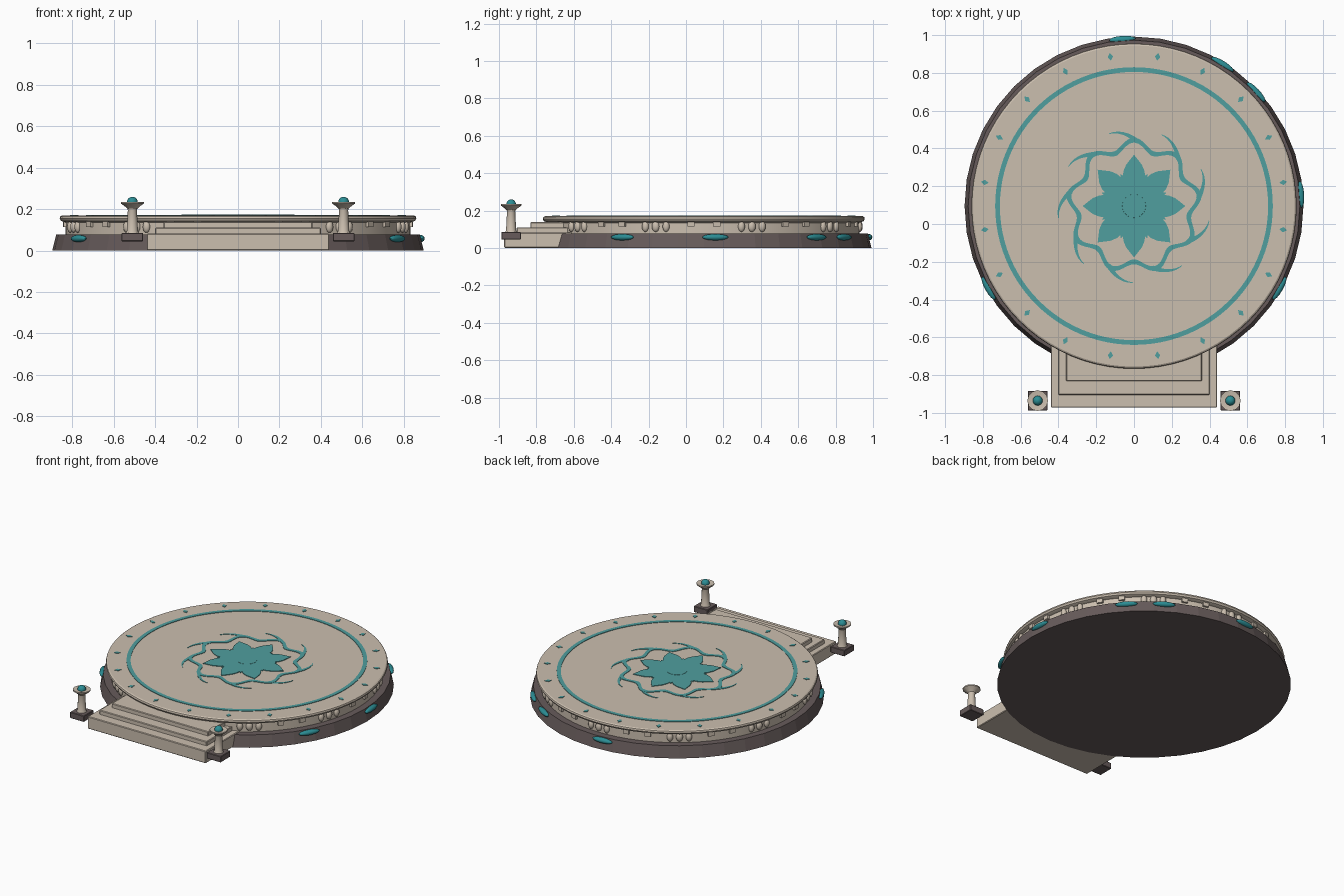
import bpy, bmesh, math
from mathutils import Matrix, Vector

if "Cube" in bpy.data.objects:
    bpy.data.objects.remove(bpy.data.objects["Cube"])

CY = 0.095          # centre of the round platform
TOP = 0.17          # deck height


def material(name, rgb):
    m = bpy.data.materials.new(name)
    m.diffuse_color = (*rgb, 1)
    m.use_nodes = True
    m.node_tree.nodes["Principled BSDF"].inputs["Base Color"].default_value = m.diffuse_color
    return m


STONE = material("pale stone", (0.60, 0.52, 0.43))
DARK = material("dark stone", (0.135, 0.105, 0.104))
INLAY = material("teal inlay", (0.080, 0.345, 0.345))
GEM = material("teal gem", (0.025, 0.27, 0.30))


def finish(name, bm, mat, smooth=None):
    bmesh.ops.recalc_face_normals(bm, faces=bm.faces[:])
    me = bpy.data.meshes.new(name)
    bm.to_mesh(me)
    bm.free()
    me.materials.append(mat)
    ob = bpy.data.objects.new(name, me)
    bpy.context.collection.objects.link(ob)
    if smooth:
        bpy.ops.object.select_all(action='DESELECT')
        ob.select_set(True)
        bpy.context.view_layer.objects.active = ob
        bpy.ops.object.shade_smooth_by_angle(angle=math.radians(smooth))
    return ob


def lathe(name, profile, n, mat, loc=(0, CY), smooth=None):
    """Closed solid of revolution from (radius, z) points, bottom to top."""
    bm = bmesh.new()
    rings = [[bm.verts.new((loc[0] + r * math.cos(math.tau * i / n),
                            loc[1] + r * math.sin(math.tau * i / n), z))
              for i in range(n)] for r, z in profile]
    for a, b in zip(rings, rings[1:]):
        for i in range(n):
            j = (i + 1) % n
            bm.faces.new((a[i], a[j], b[j], b[i]))
    bm.faces.new(rings[0][::-1])
    bm.faces.new(rings[-1])
    return finish(name, bm, mat, smooth)


def box(name, lo, hi, mat, bevel=0.0):
    bm = bmesh.new()
    lo, hi = Vector(lo), Vector(hi)
    bmesh.ops.create_cube(bm, size=1, matrix=Matrix.Translation((lo + hi) / 2)
                          @ Matrix.Diagonal((*(hi - lo), 1)))
    if bevel:
        bmesh.ops.bevel(bm, geom=bm.edges[:], offset=bevel, segments=1, affect='EDGES')
    return finish(name, bm, mat)


def around(angle, radius, z):
    """Frame on the rim: x points outward, y along the rim."""
    a = math.radians(angle)
    return (Matrix.Translation((radius * math.cos(a), CY + radius * math.sin(a), z))
            @ Matrix.Rotation(a, 4, 'Z'))


def polar(r, deg, z):
    a = math.radians(deg)
    return (r * math.cos(a), CY + r * math.sin(a), z)


def strip(bm, inner, outer, closed, z0, z1):
    """Flat ribbon plate between two lists of (radius, degrees)."""
    def row(pts, z):
        return [bm.verts.new(polar(r, d, z)) for r, d in pts]
    it, ot, ib, ob = row(inner, z1), row(outer, z1), row(inner, z0), row(outer, z0)
    n = len(it)
    for i in range(n if closed else n - 1):
        j = (i + 1) % n
        for a, b in ((it, ot), (ot, ob), (ob, ib), (ib, it)):
            bm.faces.new((a[i], b[i], b[j], a[j]))
    if not closed:
        for i in (0, -1):
            bm.faces.new((it[i], ot[i], ob[i], ib[i]))


# round platform: dark foot, frieze drum, deck with rounded lip
lathe("base_plinth", [(0.897, 0), (0.878, 0.077)], 40, DARK)
lathe("frieze_drum", [(0.832, 0.07), (0.832, 0.142)], 80, STONE, smooth=30)
lathe("deck", [(0.835, 0.135), (0.855, 0.144), (0.861, 0.155), (0.858, 0.165),
               (0.850, TOP)], 80, STONE, smooth=30)

# frieze ornaments: groups of three eggs, with pairs of blocks between
eggs, blocks = bmesh.new(), bmesh.new()
for k in range(10):
    for off in (-4, 0, 4):
        s = 0.021 if off == 0 else 0.019
        bmesh.ops.create_uvsphere(eggs, u_segments=12, v_segments=8, radius=1,
                                  matrix=around(18 + 36 * k + off, 0.834, 0.115)
                                  @ Matrix.Diagonal((0.016, s, 0.029, 1)))
    for off in (-4.7, 4.7):
        bmesh.ops.create_cube(blocks, size=1,
                              matrix=around(36 * k + off, 0.834, 0.127)
                              @ Matrix.Diagonal((0.024, 0.038, 0.026, 1)))
finish("frieze_eggs", eggs, STONE, 40)
finish("frieze_blocks", blocks, STONE)

# gems set in the foot
gems = bmesh.new()
for a in (94, 58, 43, 4, -29.5, 209.5):
    bmesh.ops.create_uvsphere(gems, u_segments=16, v_segments=10, radius=1,
                              matrix=around(a, 0.884, 0.058)
                              @ Matrix.Diagonal((0.019, 0.07, 0.017, 1)))
finish("base_gems", gems, GEM, 40)

# deck inlay: outer ring
Z0, Z1 = TOP - 0.002, TOP + 0.003
bm = bmesh.new()
degs = [i * 360 / 96 for i in range(96)]
strip(bm, [(0.710, d) for d in degs], [(0.735, d) for d in degs], True, Z0, Z1)
finish("inlay_ring", bm, INLAY)

# deck inlay: twenty small diamonds
bm = bmesh.new()
for k in range(20):
    m = around(9 + 18 * k, 0.80, 0)
    top, low = ([bm.verts.new(m @ Vector((x, y, z))) for x, y in
                 ((0.021, 0), (0, 0.014), (-0.021, 0), (0, -0.014))] for z in (Z1, Z0))
    bm.faces.new(top)
    bm.faces.new(low)
    for i in range(4):
        j = (i + 1) % 4
        bm.faces.new((top[i], top[j], low[j], low[i]))
finish("inlay_diamonds", bm, INLAY)

# deck inlay: nine-wave vine
bm = bmesh.new()
degs = [i * 360 / 180 for i in range(180)]
wave = [0.322 + 0.027 * math.cos(math.radians(9 * (d - 90))) for d in degs]
strip(bm, [(r - 0.013, d) for r, d in zip(wave, degs)],
      [(r + 0.013, d) for r, d in zip(wave, degs)], True, Z0, Z1)
finish("inlay_vine", bm, INLAY)

# deck inlay: nine tapering tendrils curling off the wave crests
bm = bmesh.new()
for k in range(9):
    p0 = 90 + 40 * k
    inner, outer = [], []
    for i in range(9):
        t = i / 8
        d = p0 - 3 + 22 * t
        r = 0.343 + 0.062 * math.sin(t * math.pi / 2)
        w = 0.013 * (1 - t) + 0.002
        inner.append((r - w * 0.8, d + w * 60))
        outer.append((r + w * 0.8, d - w * 60))
    strip(bm, inner, outer, False, Z0, Z1 - 0.0005)
finish("inlay_tendrils", bm, INLAY)

# deck inlay: eight-petal flower with small leaves between the petals
bm = bmesh.new()
outline = []
for k in range(8):
    for off, r in ((-22.5, 0.185), (-20, 0.170), (-17, 0.192), (-11, 0.222), (-4.5, 0.248),
                   (0, 0.272), (4.5, 0.248), (11, 0.222), (17, 0.192), (20, 0.170)):
        outline.append((r, 45 * k + off))
strip(bm, [(0.03, d) for r, d in outline], outline, True, Z0, Z1 + 0.001)
finish("inlay_flower", bm, INLAY)
lathe("flower_heart", [(0.065, Z0), (0.062, Z1 + 0.002)], 24, INLAY)

# front stairs
for i, (w, y, z) in enumerate(((0.44, -0.972, 0.083), (0.40, -0.905, 0.111),
                               (0.36, -0.832, 0.139))):
    box(f"stair_{i + 1}", (-w, y, 0.0005 + 0.01 * i), (w, -0.60, z), STONE, 0.004)

# lamp posts either side of the stairs
for side, x in (("left", -0.51), ("right", 0.51)):
    y = -0.935
    box(f"{side}_post_foot", (x - 0.052, y - 0.052, 0.045),
        (x + 0.052, y + 0.052, 0.086), DARK, 0.003)
    lathe(f"{side}_post_column", [(0.032, 0.084), (0.027, 0.095), (0.022, 0.195),
                                  (0.026, 0.208)], 12, STONE, (x, y), 40)
    lathe(f"{side}_post_dish", [(0.022, 0.200), (0.034, 0.212), (0.055, 0.227),
                                (0.055, 0.235), (0.030, 0.231)], 12, STONE, (x, y), 30)
    bm = bmesh.new()
    bmesh.ops.create_uvsphere(bm, u_segments=16, v_segments=10, radius=0.026,
                              matrix=Matrix.Translation((x, y, 0.234)))
    finish(f"{side}_post_orb", bm, GEM, 40)
